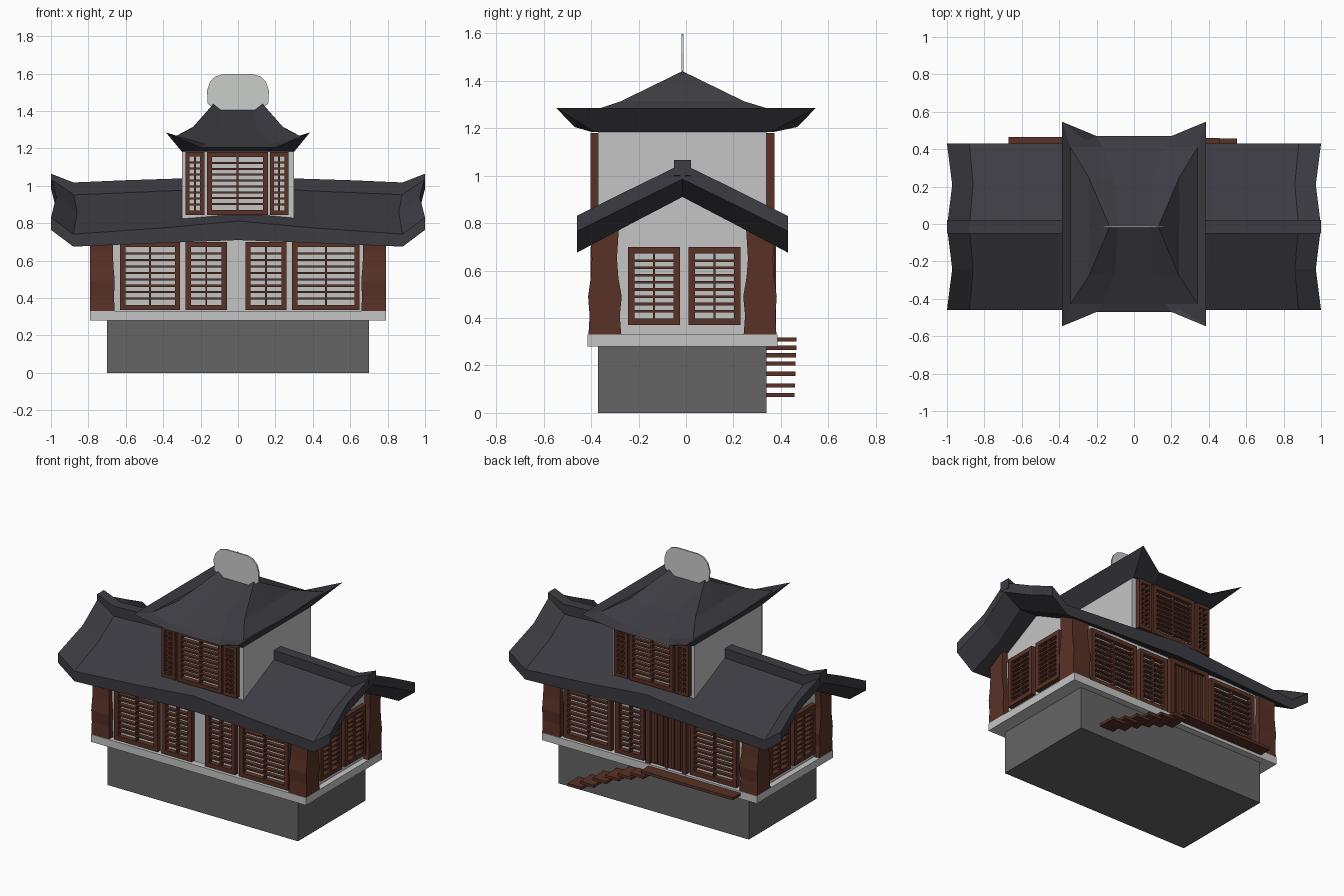
import bpy, bmesh, math
from mathutils import Vector

if "Cube" in bpy.data.objects:
    bpy.data.objects.remove(bpy.data.objects["Cube"])

YC = -0.015   # the house is centred slightly forward of the origin


def material(name, rgb):
    m = bpy.data.materials.new(name)
    m.diffuse_color = (*rgb, 1)
    m.use_nodes = True
    m.node_tree.nodes["Principled BSDF"].inputs["Base Color"].default_value = m.diffuse_color
    return m


WOOD = material("dark red wood", (0.10, 0.031, 0.020))
ROOF = material("slate roof", (0.045, 0.045, 0.055))
WALL = material("light plaster", (0.56, 0.56, 0.56))
STONE = material("grey stone", (0.13, 0.13, 0.13))
CREST = material("pale crest", (0.60, 0.61, 0.60))


def finish(name, bm, mat):
    bmesh.ops.remove_doubles(bm, verts=bm.verts, dist=1e-5)
    bmesh.ops.recalc_face_normals(bm, faces=bm.faces)
    me = bpy.data.meshes.new(name)
    bm.to_mesh(me)
    bm.free()
    me.materials.append(mat)
    ob = bpy.data.objects.new(name, me)
    bpy.context.collection.objects.link(ob)
    return ob


def add_box(bm, x0, x1, y0, y1, z0, z1):
    v = [bm.verts.new((x, y, z)) for x in (x0, x1) for y in (y0, y1) for z in (z0, z1)]
    for f in ((0, 1, 3, 2), (4, 6, 7, 5), (0, 4, 5, 1), (2, 3, 7, 6), (0, 2, 6, 4), (1, 5, 7, 3)):
        bm.faces.new([v[i] for i in f])


def boxes(name, mat, items):
    bm = bmesh.new()
    for b in items:
        add_box(bm, *b)
    return finish(name, bm, mat)


def loft(name, mat, rings, caps=True):
    """Join closed rings of points; caps are strips so they may be concave."""
    bm = bmesh.new()
    rows = [[bm.verts.new(p) for p in r] for r in rings]
    n = len(rows[0])
    for a, b in zip(rows, rows[1:]):
        for i in range(n):
            j = (i + 1) % n
            bm.faces.new((a[i], a[j], b[j], b[i]))
    if caps:
        for r in (rows[0], rows[-1]):
            for i in range(n // 2 - 1):
                bm.faces.new((r[i], r[i + 1], r[n - 2 - i], r[n - 1 - i]))
    return finish(name, bm, mat)


# stone base and floor slab
boxes("stone_base", STONE, [(-.70, .70, -.37, .34, 0, .285)])
boxes("floor_slab", WALL, [(-.79, .79, -.415, .385, .28, .33)])

# ground floor walls with gable ends
gable = [(-.37, .33), (-.37, .74), (YC, .935), (YC, .935), (.34, .74), (.34, .33)]
loft("house_walls", WALL, [[(x, y, z) for y, z in gable] for x in (-.75, .75)])

# upper tower
boxes("tower_walls", WALL, [(-.30, .30, -.37, .34, .80, 1.195)])

# corner posts with gently wavy faces
wave = (.010, .004, .012, -.002, -.008, 0)
for sx in (-1, 1):
    for sy in (-1, 1):
        rings = []
        for k, w in enumerate(wave):
            z = .33 + k * .08
            outer, inner = YC + sy * (.388 + w * .8), YC + sy * (.268 - w)
            top = k == len(wave) - 1
            xi = .665 - w * .5
            rings.append([(sx * .79, outer, z), (sx * xi, outer, z),
                          (sx * xi, inner, z + .05 * top), (sx * .79, inner, z + .05 * top)])
        loft("corner_post", WOOD, rings)


# slatted windows: a frame, a centre bar and deep thin slats
def window(name, facing, plane, u0, u1, z0, z1, frame=.028, slats=9):
    """facing is 'x' or 'y'; plane = (wall, outer face) along that axis."""
    d0, d1 = sorted(plane)
    parts = [(u0, u0 + frame, z0, z1), (u1 - frame, u1, z0, z1),
             (u0, u1, z0, z0 + frame), (u0, u1, z1 - frame, z1)]
    mid = (u0 + u1) / 2
    parts.append((mid - .005, mid + .005, z0, z1))
    step = (z1 - z0 - 2 * frame) / slats
    inset = .003
    items = []
    for k in range(1, slats):
        z = z0 + frame + k * step
        parts.append((u0 + frame, u1 - frame, z - .0055, z + .0055))
    for i, (a, b, c, d) in enumerate(parts):
        e0, e1 = (d0, d1) if i < 4 else (d0 + inset, d1 - inset)
        items.append((a, b, e0, e1, c, d) if facing == 'y' else (e0, e1, a, b, c, d))
    boxes(name, WOOD, items)


FRONT, BACK = (-.37, -.402), (.34, .372)
for u0, u1 in ((-.63, -.31), (-.28, -.06), (.04, .26), (.29, .65)):
    window("front_window", 'y', FRONT, u0, u1, .335, .70)
for u0, u1 in ((-.63, -.29), (.05, .26), (.29, .64)):
    window("back_window", 'y', BACK, u0, u1, .335, .70)
for s in (-1, 1):
    for u0, u1 in ((-.245, -.025), (.01, .23)):
        window("side_window", 'x', (s * .75, s * .78), u0, u1, .37, .70)
for plane in (FRONT, BACK):
    for u0, u1, fr in ((-.28, -.18, .022), (-.165, .16, .026), (.17, .27, .022)):
        window("tower_window", 'y', plane, u0, u1, .845, 1.18, fr)

# back door: frame, two leaves and upright boards
door = [(-.265, .03, .34, .36, .33, .72), (-.265, -.235, .34, .38, .33, .72),
        (0, .03, .34, .38, .33, .72), (-.265, .03, .34, .38, .69, .72),
        (-.125, -.11, .34, .375, .33, .70)]
door += [(x, x + .022, .34, .368, .34, .69) for x in (-.215, -.17, -.09, -.045)]
boxes("back_door", WOOD, door)

# back landing and steps down towards +x
steps = [(-.67, .005, .34, .465, .30, .318)]
for k, z in enumerate((.275, .243, .208, .165, .115, .075)):
    x = -.015 + k * .093
    steps.append((x, x + .10, .34, .465 - .0015 * k, z - .009, z + .009))
boxes("back_stairs", WOOD, steps)

# main roof: (x, x at mid slope, eave bottom, eave top, ridge bottom, ridge top)
half = [(0, 0, .71, .812, .935, 1.0), (.4, .4, .695, .775, .92, .99),
        (.88, .86, .675, .742, .91, .97), (1, .972, .765, .83, .985, 1.05)]
sections = [(-h[0], -h[1], *h[2:]) for h in reversed(half[1:])] + half
rings = []
for x, xm, eb, et, rb, rt in sections:
    ys = (-.46, -.24, YC, .21, .43)
    xs = (x, xm, x, xm, x)
    top = (et, (et + rt) / 2, rt, (et + rt) / 2, et)
    low = (eb, (eb + rb) / 2, rb, (eb + rb) / 2, eb)
    rings.append(list(zip(xs, ys, top)) + list(zip(xs, ys, low))[::-1])
loft("main_roof", ROOF, rings)

# ridge caps on either side of the tower
for s in (-1, 1):
    loft("ridge_cap", ROOF, [[(s * x, YC - .036, b), (s * x, YC + .036, b),
                              (s * x, YC + .036, t), (s * x, YC - .036, t)]
                             for x, b, t in ((.29, .96, 1.04), (.6, .95, 1.03),
                                             (.88, .94, 1.018), (1, 1.0, 1.065))])


# tower roof: rings of side middles, corners and front points
def roof_ring(side, corner, front, cy=0):
    (sx, sz), (cx, c_y, cz), (fx, fy, fz) = side, corner, front
    q = [(sx, 0, sz), (cx, c_y, cz), (fx, fy, fz)]
    pts = q + [(-x, y, z) for x, y, z in reversed(q)]
    pts += [(-fx, -fy, fz), (-cx, -c_y, cz), (cx, -c_y, cz), (fx, -fy, fz)]
    order = pts[:6] + [pts[7], pts[6], pts[9], pts[8]]
    return [(x, y + cy, z) for x, y, z in order]


loft("tower_roof", ROOF, [
    roof_ring((.27, 1.20), (.27, .33, 1.20), (.15, .33, 1.20), YC),
    roof_ring((.30, 1.183), (.30, .37, 1.183), (.15, .38, 1.183), YC),
    roof_ring((.385, 1.285), (.385, .547, 1.285), (.20, .47, 1.205)),
    roof_ring((.34, 1.245), (.34, .42, 1.262), (.17, .42, 1.222), YC / 2),
    roof_ring((.24, 1.315), (.24, .26, 1.313), (.10, .25, 1.295), YC),
    roof_ring((.13, 1.44), (.13, 0, 1.44), (.09, 0, 1.408), YC)], caps=False)

# thin rounded crest standing on the tower ridge
outline = [(.11, 1.40), (.163, 1.44), (.165, 1.51), (.15, 1.555), (.12, 1.585), (.08, 1.597)]
outline += [(-x, z) for x, z in reversed(outline)]
loft("roof_crest", CREST, [[(x, y, z) for x, z in outline] for y in (YC - .005, YC + .005)])
